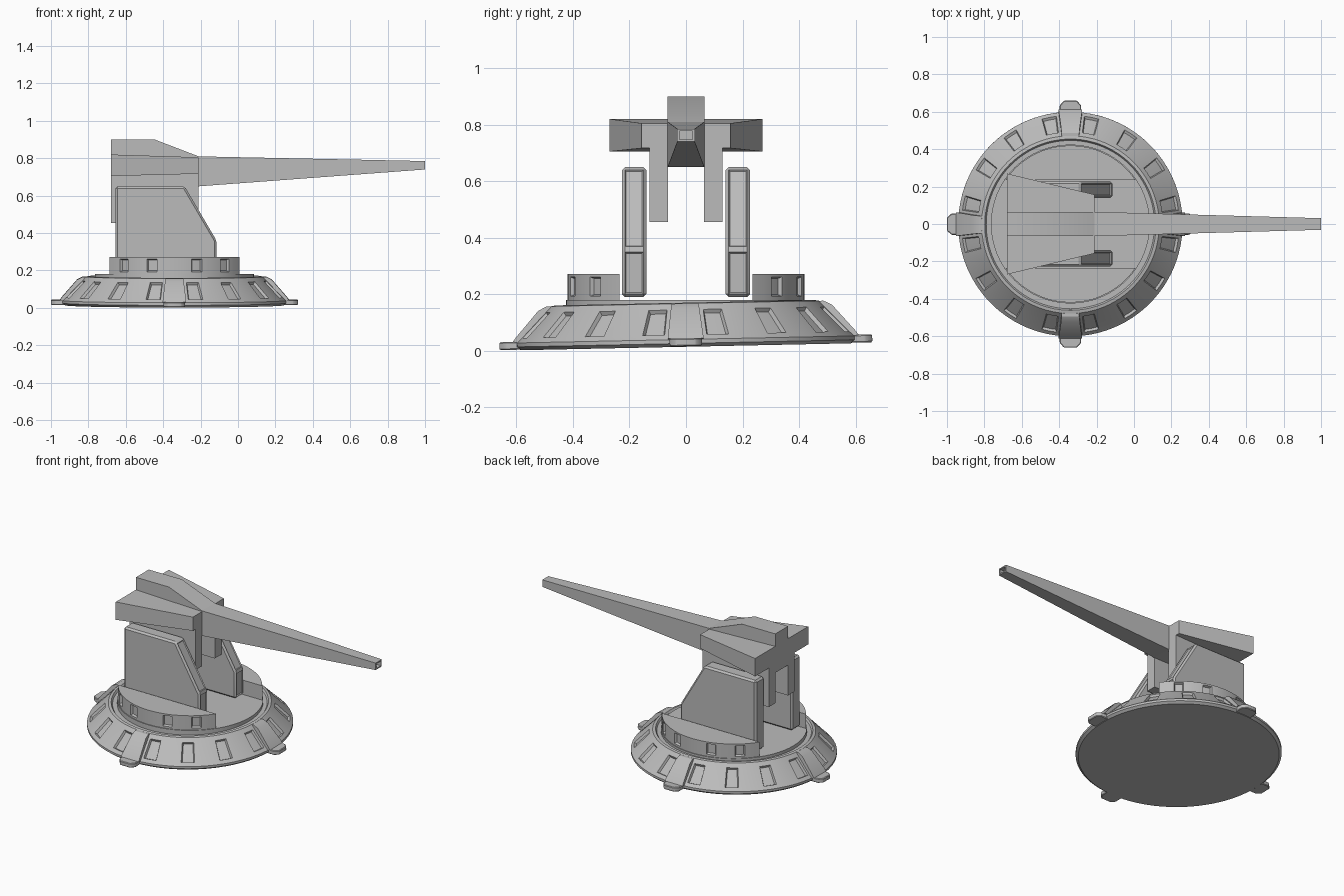
import bpy, bmesh, math
from mathutils import Matrix, Vector

if "Cube" in bpy.data.objects:
    bpy.data.objects.remove(bpy.data.objects["Cube"])

CX = -0.34                       # turret axis
TILT = math.radians(1.2)         # the base ring leans slightly
BASE_M = Matrix.Translation((CX, 0, 0)) @ Matrix.Rotation(TILT, 4, 'X')

grey = bpy.data.materials.new("light_grey")
grey.diffuse_color = (0.5, 0.5, 0.5, 1)
grey.use_nodes = True
grey.node_tree.nodes["Principled BSDF"].inputs["Base Color"].default_value = grey.diffuse_color


def finish(bm, name, matrix=None):
    if matrix:
        bmesh.ops.transform(bm, matrix=matrix, verts=bm.verts)
    bmesh.ops.recalc_face_normals(bm, faces=bm.faces)
    me = bpy.data.meshes.new(name)
    bm.to_mesh(me)
    bm.free()
    ob = bpy.data.objects.new(name, me)
    bpy.context.collection.objects.link(ob)
    me.materials.append(grey)
    bpy.ops.object.select_all(action='DESELECT')
    ob.select_set(True)
    bpy.context.view_layer.objects.active = ob
    bpy.ops.object.shade_smooth_by_angle(angle=math.radians(25))
    return ob


def loft(sections, closed=False):
    """Skin equal-length loops; cap the ends."""
    bm = bmesh.new()
    rows = [[bm.verts.new(p) for p in s] for s in sections]
    n = len(rows[0])
    for a, b in zip(rows, rows[1:]):
        for i in range(n):
            j = (i + 1) % n
            bm.faces.new((a[i], a[j], b[j], b[i]))
    bm.faces.new(rows[0])
    bm.faces.new(rows[-1])
    bmesh.ops.recalc_face_normals(bm, faces=bm.faces)
    return bm


def slab(profile, y0, y1):
    """Extrude an x-z profile between two y values."""
    return loft([[(x, y, z) for x, z in profile] for y in (y0, y1)])


def sunk(bm, faces, thick, depth):
    bmesh.ops.inset_region(bm, faces=faces, thickness=thick, depth=0, use_even_offset=True)
    bmesh.ops.inset_region(bm, faces=faces, thickness=depth * 0.4, depth=-depth, use_even_offset=True)


# base ring: lofted rings with 16 sunken slots on the slope
angles, slot_cols = [], set()
for k in range(16):
    c = 11.25 + 22.5 * k
    for off in (-11.25, -7.7, -4.3, 0, 4.3, 7.7):
        if off in (-4.3, 0):
            slot_cols.add(len(angles))
        angles.append(math.radians(c + off))
rings = [(0.585, 0.014), (0.6, 0.026), (0.6, 0.04), (0.585, 0.054), (0.493, 0.148),
         (0.475, 0.167), (0.458, 0.17), (0.45, 0.158), (0.42, 0.158)]
bm = loft([[(r * math.cos(a), r * math.sin(a), z) for a in angles] for r, z in rings])
slots = []
bm.faces.ensure_lookup_table()
n = len(angles)
for col in slot_cols:
    slots.append(bm.faces[3 * n + col])
sunk(bm, slots, 0.004, 0.014)
finish(bm, "base_ring", BASE_M)

# four feet and the raised ribs above them
for k in range(4):
    M = BASE_M @ Matrix.Rotation(k * math.pi / 2, 4, 'Z')
    foot = [(0.57, -0.057), (0.635, -0.057), (0.66, -0.035), (0.66, 0.035), (0.635, 0.057), (0.57, 0.057)]
    bm = loft([[(x, y, z) for x, y in foot] for z in (0.016, 0.044)])
    bmesh.ops.bevel(bm, geom=bm.edges[:], offset=0.004, segments=1, affect='EDGES')
    finish(bm, "foot_%d" % (k + 1), M)
    rib = [(0.55, 0.03, 0.063), (0.612, 0.044, 0.063), (0.602, 0.058, 0.062),
           (0.52, 0.152, 0.05), (0.49, 0.167, 0.047), (0.455, 0.166, 0.045)]
    bm = loft([[(r, s * w, z) for r, z, w in rib] for s in (-1, 1)])
    finish(bm, "rib_%d" % (k + 1), M)

# turntable disc
circle = [(CX + 0.425 * math.cos(i * math.tau / 64), 0.425 * math.sin(i * math.tau / 64)) for i in range(64)]
finish(loft([[(x, y, z) for x, y in circle] for z in (0.1, 0.18)]), "turntable")

# profiles for the paired parts
plate = [(-0.655, 0.19), (-0.115, 0.19), (-0.115, 0.36), (-0.285, 0.65), (-0.655, 0.65)]
cheek = [(-0.68, 0.455), (-0.21, 0.455), (-0.21, 0.805), (-0.68, 0.82)]

for side, s in (("left", -1), ("right", 1)):
    # curved side housing with four sunken windows
    wins = [50, 73.4, 106.6, 130]
    degs = sorted([34, 40, 61, 83, 90, 97, 118, 140, 146] + [w + d for w in wins for d in (-4.3, 0, 4.3)])
    arc = [(CX + 0.42 * math.cos(math.radians(d)), s * 0.42 * math.sin(math.radians(d))) for d in degs]
    bm = loft([[(x, y, z) for x, y in arc] for z in (0.165, 0.19, 0.264, 0.272)])
    bm.faces.ensure_lookup_table()
    cols = [i for i in range(len(degs) - 1)
            if any(abs((degs[i] + degs[i + 1]) / 2 - w) < 3 for w in wins)]
    sunk(bm, [bm.faces[len(degs) + i] for i in cols], 0.003, 0.014)
    finish(bm, side + "_housing")

    # support plate with chamfered rim and sunken front panels
    bm = slab(plate, s * 0.14, s * 0.227)
    bmesh.ops.bevel(bm, geom=bm.edges[:], offset=0.011, segments=1, affect='EDGES')
    bmesh.ops.recalc_face_normals(bm, faces=bm.faces)
    panels = [f for f in bm.faces if f.normal.x > 0.8 and abs(f.normal.y) < 0.1 and f.calc_area() > 0.006]
    bmesh.ops.inset_individual(bm, faces=panels, thickness=0.006, depth=-0.006)
    finish(bm, side + "_support_plate")

    # gun cheek reaching down between the plates
    finish(slab(cheek, s * 0.064, s * 0.13), side + "_cheek")

    # flared wing, wider at the back
    back = [(-0.68, s * 0.12, 0.705), (-0.68, s * 0.27, 0.705), (-0.68, s * 0.27, 0.82), (-0.68, s * 0.12, 0.82)]
    front = [(-0.21, s * 0.12, 0.717), (-0.21, s * 0.157, 0.717), (-0.21, s * 0.157, 0.805), (-0.21, s * 0.12, 0.805)]
    finish(loft([back, front]), side + "_wing")

# gun breech
breech = [(-0.68, 0.65), (-0.21, 0.65), (-0.21, 0.81), (-0.445, 0.9), (-0.68, 0.9)]
finish(slab(breech, -0.065, 0.065), "breech")


# tapered square barrel with a bored muzzle
def box_section(x, w, z0, z1):
    return [(x, -w, z0), (x, w, z0), (x, w, z1), (x, -w, z1)]


bm = loft([box_section(-0.21, 0.065, 0.65, 0.81), box_section(1.0, 0.031, 0.74, 0.785)])
muzzle = [f for f in bm.faces if f.normal.x > 0.9]
bmesh.ops.inset_region(bm, faces=muzzle, thickness=0.011)
bmesh.ops.inset_region(bm, faces=muzzle, thickness=0.0, depth=-0.05)
finish(bm, "barrel")
